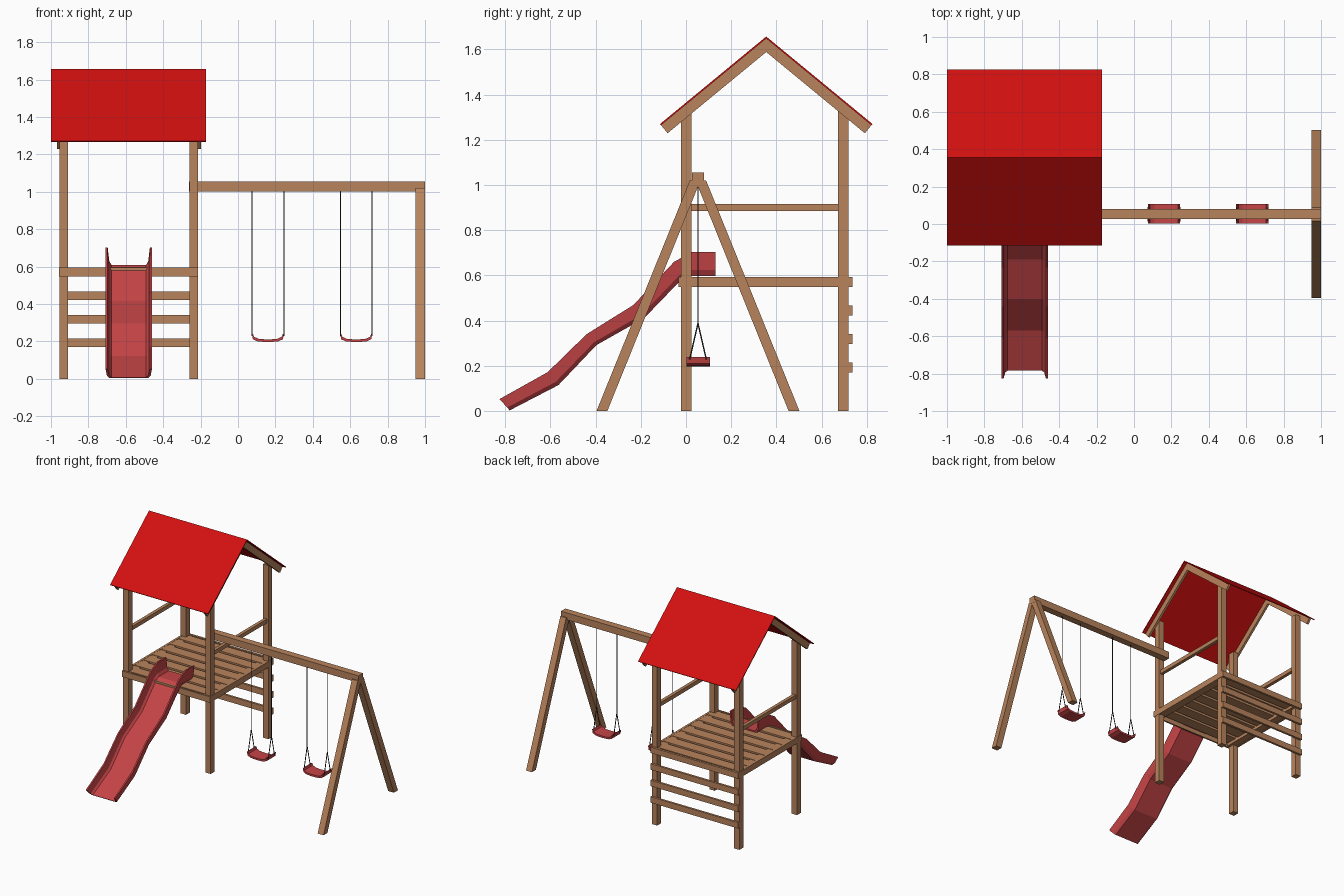
import bpy, bmesh
from mathutils import Vector

if "Cube" in bpy.data.objects:
    bpy.data.objects.remove(bpy.data.objects["Cube"])


def material(name, rgb):
    m = bpy.data.materials.new(name)
    m.diffuse_color = (*rgb, 1)
    m.use_nodes = True
    m.node_tree.nodes["Principled BSDF"].inputs["Base Color"].default_value = m.diffuse_color
    return m


WOOD = material("wood", (0.48, 0.23, 0.107))
ROOF = material("roof red", (0.65, 0.005, 0.005))
PLASTIC = material("plastic red", (0.56, 0.058, 0.062))
ROPE = material("rope grey", (0.03, 0.03, 0.03))


def finish(bm, name, mat):
    bmesh.ops.recalc_face_normals(bm, faces=bm.faces)
    me = bpy.data.meshes.new(name)
    bm.to_mesh(me)
    bm.free()
    me.materials.append(mat)
    ob = bpy.data.objects.new(name, me)
    bpy.context.collection.objects.link(ob)
    return ob


def loft(name, rings, mat):
    """Join closed rings of points into a capped solid."""
    bm = bmesh.new()
    vs = [[bm.verts.new(p) for p in r] for r in rings]
    n = len(rings[0])
    for a, b in zip(vs, vs[1:]):
        for i in range(n):
            j = (i + 1) % n
            bm.faces.new((a[i], a[j], b[j], b[i]))
    bm.faces.new(vs[0])
    bm.faces.new(vs[-1])
    return finish(bm, name, mat)


def extrude_x(name, yz, x0, x1, mat):
    return loft(name, [[(x, y, z) for y, z in yz] for x in (x0, x1)], mat)


def box(name, x0, x1, y0, y1, z0, z1, mat=WOOD):
    return extrude_x(name, [(y0, z0), (y1, z0), (y1, z1), (y0, z1)], x0, x1, mat)


def rod(name, a, b, r, mat):
    a, b = Vector(a), Vector(b)
    d = b - a
    bm = bmesh.new()
    bmesh.ops.create_cone(bm, cap_ends=True, segments=6, radius1=r, radius2=r, depth=d.length)
    bmesh.ops.rotate(bm, verts=bm.verts, matrix=d.to_track_quat('Z', 'Y').to_matrix())
    bmesh.ops.translate(bm, verts=bm.verts, vec=(a + b) / 2)
    return finish(bm, name, mat)


# tower posts, upper rails and deck side boards
for x0, x1 in ((-0.955, -0.91), (-0.26, -0.215)):
    box("front_post", x0, x1, -0.022, 0.025, 0, 1.325)
    box("back_post", x0, x1, 0.673, 0.72, 0, 1.325)
    box("upper_rail", x0 + 0.01, x1 - 0.01, 0.02, 0.68, 0.885, 0.915)
for x0, x1 in ((-0.957, -0.94), (-0.23, -0.213)):
    box("deck_side_board", x0, x1, -0.022, 0.72, 0.548, 0.594)

# deck front board, ladder boards on the back
box("deck_front_board", -0.957, -0.213, -0.034, -0.022, 0.548, 0.594)
for z in (0.17, 0.296, 0.422, 0.549):
    box("ladder_board", -0.955, -0.215, 0.72, 0.737, z, z + 0.045)

# deck planks with gaps, end strips closing the gaps, and joists below
N = 7
step = 0.742 / N
for i in range(N):
    y = -0.022 + i * step
    box("deck_plank", -0.94, -0.23, y + 0.011, y + step - 0.011, 0.575, 0.593)
for x0, x1 in ((-0.94, -0.89), (-0.28, -0.23)):
    box("deck_joist", x0, x1, -0.02, 0.718, 0.552, 0.59)

# roof panels and rafters
YR, ZR, YE, ZE = 0.355, 1.657, 0.47, 0.387
for s in (-1, 1):
    slope = Vector((s * YE, -ZE))
    inward = Vector((-s * ZE, -YE)).normalized()

    def slab(t0, t1):
        ridge, eave = Vector((YR, ZR)), Vector((YR, ZR)) + slope
        drop = slope.length / YE
        return [ridge - Vector((0, t0 * drop)), eave + inward * t0,
                eave + inward * t1, ridge - Vector((0, t1 * drop))]
    extrude_x("roof_panel", slab(0, 0.007), -1.0, -0.172, ROOF)
    for x0, x1 in ((-0.969, -0.952), (-0.216, -0.199)):
        extrude_x("rafter", slab(0.007, 0.053), x0, x1, WOOD)

# swing beam and A-frame legs
box("swing_beam", -0.262, 1.0, 0.027, 0.08, 1.002, 1.055)
YC = 0.053
for s in (-1, 1):
    extrude_x("frame_leg", [(YC + s * 0.449, 0), (YC + s * 0.401, 0),
                            (YC - s * 0.011, 1.02), (YC + s * 0.036, 1.02)], 0.95, 0.999, WOOD)

# swings: curved seat with ropes that fork near the seat
for cx in (0.16, 0.632):
    half = [(0.086, 0.240), (0.080, 0.217), (0.055, 0.206), (0.02, 0.203)]
    top = [(-x, z) for x, z in half] + half[::-1]
    inner = [(x * 0.93, z + 0.008 * (abs(x) < 0.085)) for x, z in top]
    outer = [(x, z - 0.006 * (abs(x) < 0.085)) for x, z in top]
    ring = outer + inner[::-1]
    loft("swing_seat", [[(cx + x, y, z) for x, z in ring] for y in (0.002, 0.107)], PLASTIC)
    for s in (-1, 1):
        x = cx + s * 0.085
        rod("swing_rope", (x, YC, 1.005), (x, YC, 0.385), 0.003, ROPE)
        for t in (-1, 1):
            rod("rope_fork", (x, YC, 0.388), (x, YC + t * 0.037, 0.228), 0.003, ROPE)

# slide: U-shaped section lofted along a wavy path (wall top, floor underside)
path = [((0.13, 0.703), (0.13, 0.597)), ((0.026, 0.703), (0.005, 0.597)),
        ((-0.053, 0.66), (-0.02, 0.582)), ((-0.233, 0.469), (-0.185, 0.411)),
        ((-0.44, 0.34), (-0.396, 0.292)), ((-0.612, 0.172), (-0.564, 0.115)),
        ((-0.825, 0.053), (-0.78, 0.003))]
half = [(0.124, 1.0), (0.117, 0.25), (0.102, 0.0)]
half_in = [(0.092, 0.1), (0.104, 0.3), (0.113, 1.0)]
section = ([(-x, t) for x, t in half] + half[::-1]
           + [(x, t) for x, t in half_in[::-1]][::-1][2:] + half_in[1::-1]
           + [(-x, t) for x, t in half_in])
rings = []
for up, low in path:
    up, low = Vector(up), Vector(low)
    rings.append([(-0.584 + x, *low.lerp(up, t)) for x, t in section])
loft("slide", rings, PLASTIC)
